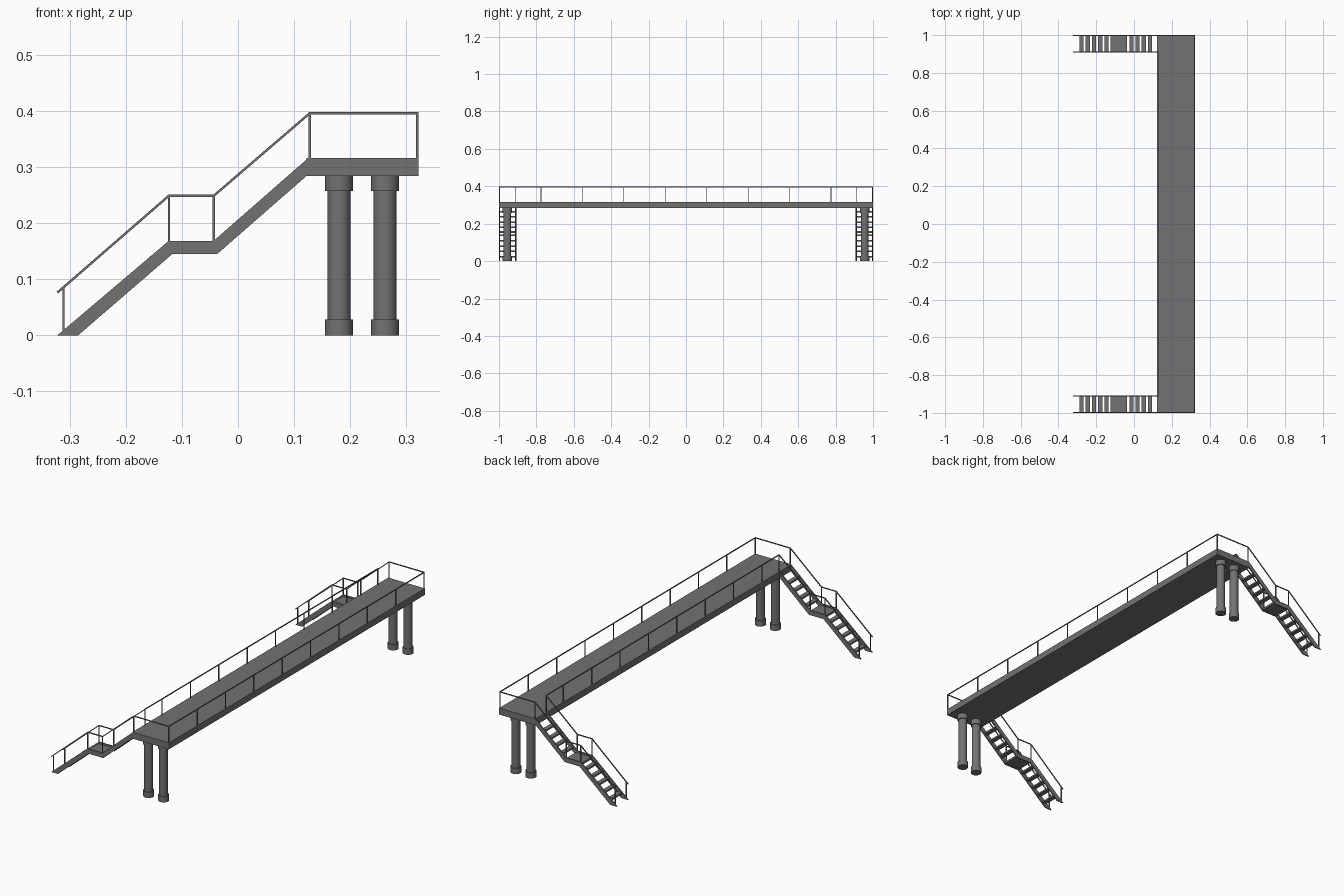
import bpy, bmesh
from mathutils import Vector, Matrix

if "Cube" in bpy.data.objects:
    bpy.data.objects.remove(bpy.data.objects["Cube"])

# dark grey paint shared by all parts
PAINT = bpy.data.materials.new("dark_grey")
PAINT.diffuse_color = (0.17, 0.17, 0.17, 1)
PAINT.use_nodes = True
PAINT.node_tree.nodes["Principled BSDF"].inputs["Base Color"].default_value = PAINT.diffuse_color

def finish(name, bm):
    bmesh.ops.recalc_face_normals(bm, faces=bm.faces)
    me = bpy.data.meshes.new(name)
    bm.to_mesh(me)
    bm.free()
    me.materials.append(PAINT)
    ob = bpy.data.objects.new(name, me)
    bpy.context.collection.objects.link(ob)
    return ob

def add_box(bm, lo, hi):
    lo, hi = Vector(lo), Vector(hi)
    bmesh.ops.create_cube(bm, size=1, matrix=Matrix.Translation((lo + hi) / 2)
                          @ Matrix.Diagonal((*(hi - lo), 1)))

def add_bar(bm, a, b, w=0.0042):
    a, b = Vector(a), Vector(b)
    d = b - a
    rot = d.to_track_quat('Z', 'Y').to_matrix().to_4x4()
    bmesh.ops.create_cube(bm, size=1, matrix=Matrix.Translation((a + b) / 2) @ rot
                          @ Matrix.Diagonal((w, w, d.length + w * 0.5, 1)))

def add_cyl(bm, x, y, z0, z1, r):
    bmesh.ops.create_cone(bm, cap_ends=True, segments=32, radius1=r, radius2=r, depth=z1 - z0,
                          matrix=Matrix.Translation((x, y, (z0 + z1) / 2)))

X0, X1 = 0.122, 0.322          # deck sides
ZB, ZT, ZR = 0.284, 0.316, 0.396  # deck bottom, top, rail height
RX0, RX1, RY, IY = 0.128, 0.3195, 0.9975, 0.91

# walkway deck
bm = bmesh.new()
add_box(bm, (X0, -1, ZB), (X1, 1, ZT))
finish("deck", bm)

# deck railing
bm = bmesh.new()
add_bar(bm, (RX1, -RY, ZR), (RX1, RY, ZR))
add_bar(bm, (RX0, -IY, ZR), (RX0, IY, ZR))
for s in (-1, 1):
    add_bar(bm, (RX0, s * RY, ZR), (RX1, s * RY, ZR))
    add_bar(bm, (RX0, s * RY, ZT), (RX0, s * RY, ZR))
    add_bar(bm, (RX0, s * IY, ZT), (RX0, s * IY, ZR))
for i in range(10):
    y = RY * (-1 + 2 * i / 9)
    add_bar(bm, (RX1, y, ZT), (RX1, y, ZR))
    if abs(y) < IY:
        add_bar(bm, (RX0, y, ZT), (RX0, y, ZR))
finish("deck_railing", bm)

# stringer side profile and stair handrail path (x, z)
PROFILE = [(-0.322, 0), (-0.285, 0), (-0.117, 0.145), (-0.037, 0.145), (0.122, 0.284),
           (0.125, 0.316), (-0.044, 0.168), (-0.124, 0.168)]
RAIL = [(-0.321, 0.077), (-0.123, 0.249), (-0.043, 0.249), (RX0, ZR)]
POSTS = [(-0.311, 0.008, 0.086), (-0.123, 0.165, 0.249), (-0.043, 0.165, 0.249)]

for s, side in ((-1, "front"), (1, "back")):
    # stringers
    bm = bmesh.new()
    for ya, yb in ((0.994, 1.0), (0.907, 0.913)):
        f = bm.faces.new([bm.verts.new((x, s * ya, z)) for x, z in PROFILE])
        ex = bmesh.ops.extrude_face_region(bm, geom=[f])
        bmesh.ops.translate(bm, vec=(0, s * (yb - ya), 0),
                            verts=[v for v in ex["geom"] if isinstance(v, bmesh.types.BMVert)])
    finish(side + "_stair_stringers", bm)

    # treads and thin landing
    bm = bmesh.new()
    ylo, yhi = sorted((s * 0.91, s * 0.997))
    for x_start, z_start, first, count in ((-0.322, 0, -0.278, 5), (-0.044, 0.168, -0.014, 4)):
        for k in range(count):
            x = first + 0.033 * k
            z = z_start + (x - x_start) * 0.86 - 0.014
            add_box(bm, (x - 0.011, ylo, z - 0.004), (x + 0.011, yhi, z + 0.004))
    add_box(bm, (-0.124, ylo, 0.15), (-0.036, yhi, 0.16))
    finish(side + "_stair_treads", bm)

    # stair handrails
    bm = bmesh.new()
    for y in (s * RY, s * IY):
        for a, b in zip(RAIL, RAIL[1:]):
            add_bar(bm, (a[0], y, a[1]), (b[0], y, b[1]))
        for x, z0, z1 in POSTS:
            add_bar(bm, (x, y, z0), (x, y, z1))
    finish(side + "_stair_railing", bm)

    # support columns with base and capital
    for n, x in enumerate((0.18, 0.262)):
        bm = bmesh.new()
        y = s * 0.955
        add_cyl(bm, x, y, 0.028, 0.257, 0.0205)
        add_cyl(bm, x, y, 0, 0.028, 0.025)
        add_cyl(bm, x, y, 0.257, ZB, 0.025)
        ob = finish(f"{side}_column_{n + 1}", bm)
        bpy.ops.object.select_all(action='DESELECT')
        ob.select_set(True)
        bpy.context.view_layer.objects.active = ob
        bpy.ops.object.shade_smooth_by_angle()
